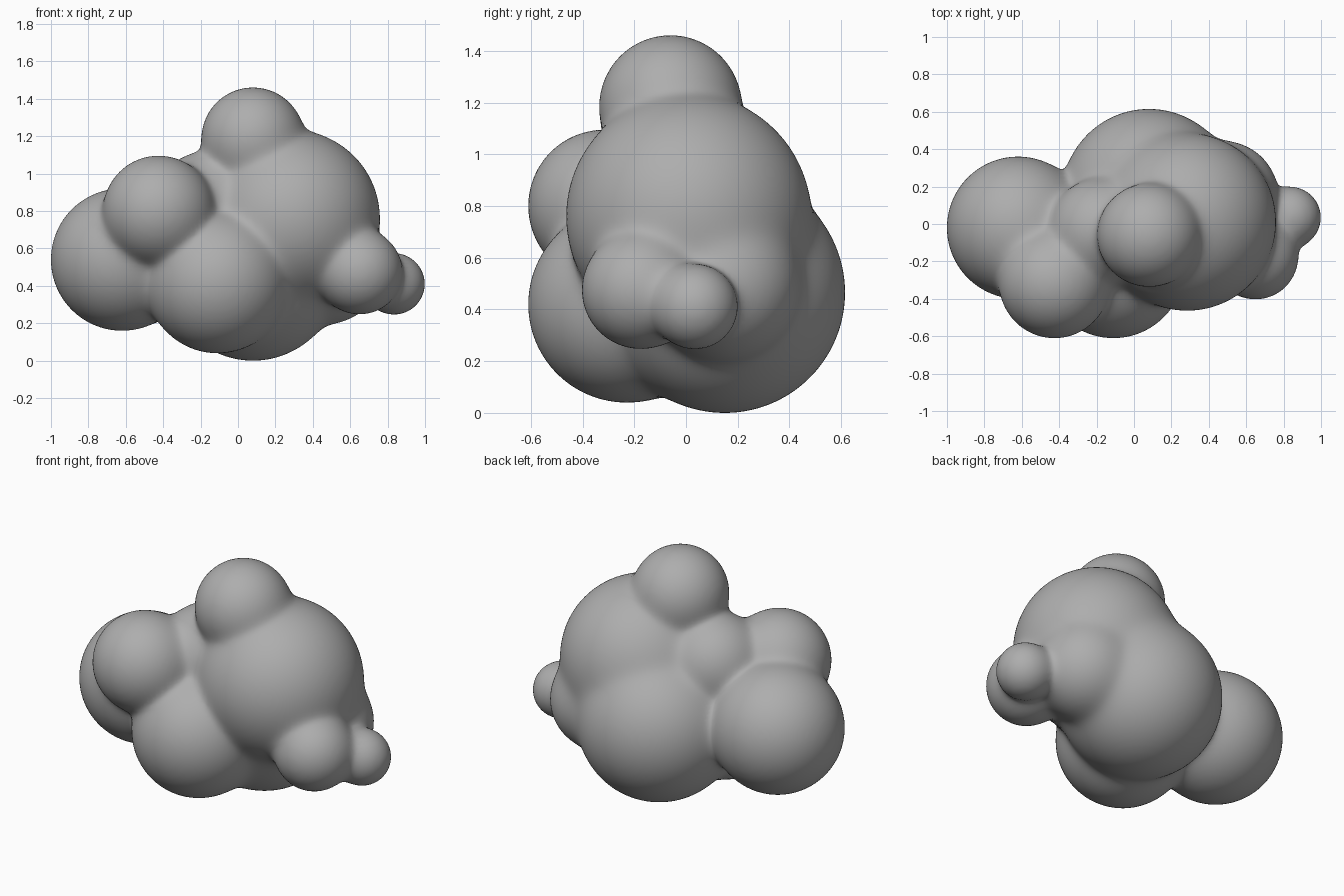
import bpy, bmesh, math
from mathutils import Vector, Matrix

if "Cube" in bpy.data.objects:
    bpy.data.objects.remove(bpy.data.objects["Cube"])

# Puffs of the cloud: x, y, z, radius
PUFFS = [
    (0.285, 0.01, 0.76, 0.473),   # main
    (0.08, 0.15, 0.465, 0.465),   # lower back
    (0.08, -0.06, 1.185, 0.275),  # top
    (-0.62, -0.02, 0.54, 0.38),   # left
    (-0.425, -0.315, 0.80, 0.295),  # front upper left
    (-0.11, -0.23, 0.42, 0.38),   # front lower
    (-0.17, -0.04, 0.83, 0.285),  # inner upper left
    (0.48, 0.15, 0.49, 0.29),     # right back
    (0.65, -0.175, 0.475, 0.227),  # right front
    (0.835, 0.035, 0.41, 0.163),  # right tip
]
BALLS = [(Vector(p[:3]), p[3]) for p in PUFFS]
BLEND = 0.026


def to_surface(co):
    """Move a point onto the softly blended union of all the puffs."""
    for _ in range(4):
        total, grad = 0.0, Vector()
        for c, r in BALLS:
            v = co - c
            d = v.length
            w = math.exp(min(-(d - r) / BLEND, 50))
            total += w
            grad += v * (w / max(d, 1e-6))
        dist = -BLEND * math.log(max(total, 1e-30))
        grad /= total
        step = grad * (dist / max(grad.length_squared, 0.3))
        co = co - step
    return co


# Rough union of the puffs
bm = bmesh.new()
for c, r in BALLS:
    bmesh.ops.create_icosphere(bm, subdivisions=4, radius=r, matrix=Matrix.Translation(c))
mesh = bpy.data.meshes.new("cloud")
bm.to_mesh(mesh)
bm.free()
cloud = bpy.data.objects.new("cloud", mesh)
bpy.context.collection.objects.link(cloud)
bpy.context.view_layer.objects.active = cloud
cloud.select_set(True)

# Fuse into one skin and relax the seams
fuse = cloud.modifiers.new("fuse", 'REMESH')
fuse.mode = 'VOXEL'
fuse.voxel_size = 0.022
relax = cloud.modifiers.new("relax", 'SMOOTH')
relax.factor = 0.5
relax.iterations = 4
for name in ("fuse", "relax"):
    bpy.ops.object.modifier_apply(modifier=name)

# Round the skin onto the exact blended surface
for v in cloud.data.vertices:
    v.co = to_surface(v.co.copy())
cloud.data.update()
bpy.ops.object.shade_smooth()

# Darker grey
grey = bpy.data.materials.new("dark_grey")
grey.diffuse_color = (0.42, 0.42, 0.42, 1)
grey.use_nodes = True
grey.node_tree.nodes["Principled BSDF"].inputs["Base Color"].default_value = grey.diffuse_color
cloud.data.materials.clear()
cloud.data.materials.append(grey)
